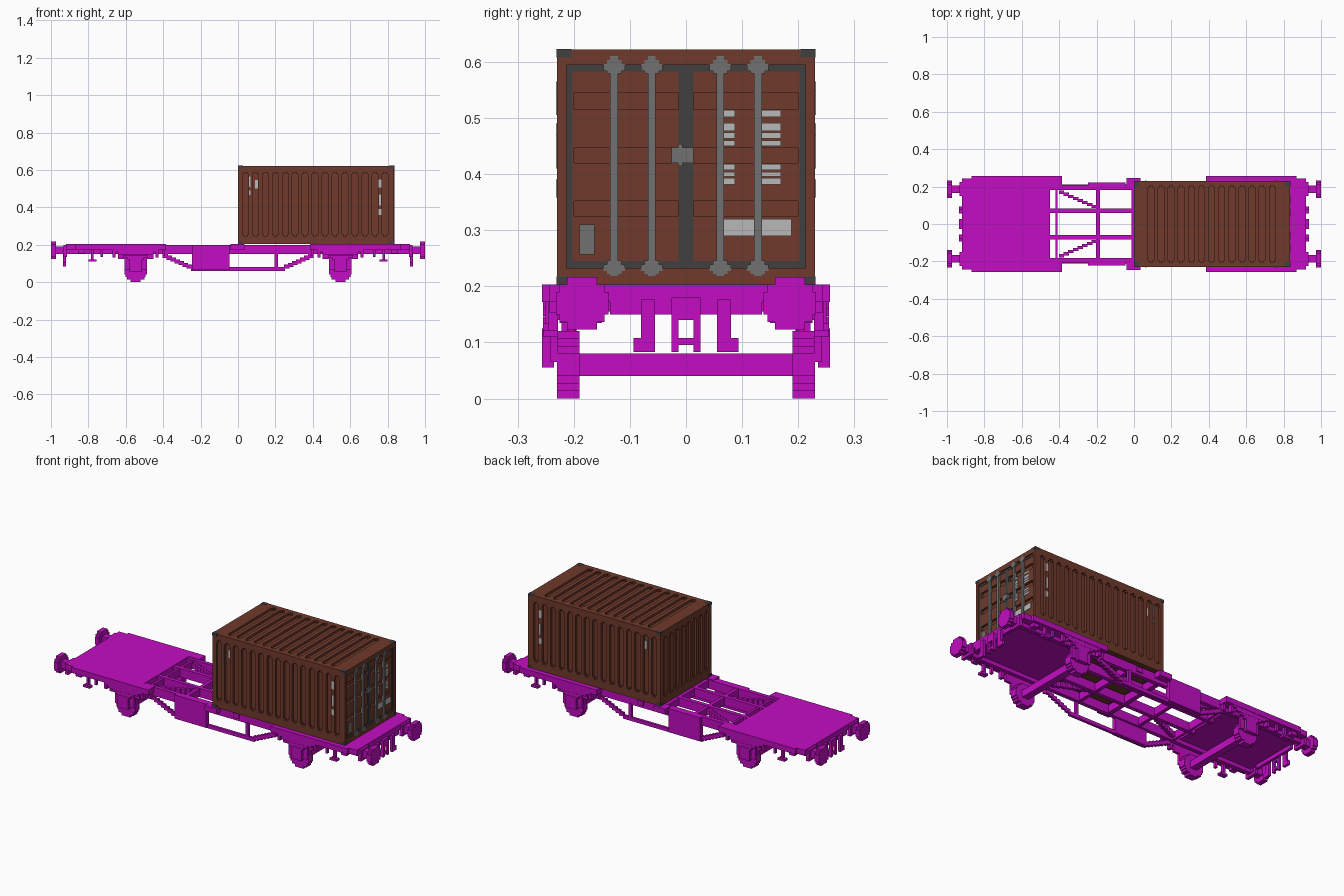
import bpy, bmesh, math

cube = bpy.data.objects.get("Cube")
if cube:
    bpy.data.objects.remove(cube, do_unlink=True)


def material(name, rgb):
    m = bpy.data.materials.new(name)
    m.use_nodes = True
    m.diffuse_color = (*rgb, 1)
    m.node_tree.nodes["Principled BSDF"].inputs["Base Color"].default_value = (*rgb, 1)
    return m


MAGENTA = material("magenta paint", (0.54, 0.004, 0.54))
BROWN = material("rust brown", (0.162, 0.042, 0.025))
DARK = material("dark grey", (0.051, 0.051, 0.051))
GREY = material("mid grey", (0.165, 0.165, 0.165))
PALE = material("pale grey", (0.48, 0.48, 0.48))
V = 1 / 75  # block size


def part(name, mat, boxes, mx=False, my=False):
    """One object from boxes (x0, x1, y0, y1, z0, z1), optionally mirrored in x and y."""
    bm = bmesh.new()
    for sx in ((1, -1) if mx else (1,)):
        for sy in ((1, -1) if my else (1,)):
            for x0, x1, y0, y1, z0, z1 in boxes:
                vs = bmesh.ops.create_cube(bm, size=1)["verts"]
                for v in vs:
                    v.co = (sx * ((x0 + x1) / 2 + v.co.x * (x1 - x0)),
                            sy * ((y0 + y1) / 2 + v.co.y * (y1 - y0)),
                            (z0 + z1) / 2 + v.co.z * (z1 - z0))
    bmesh.ops.recalc_face_normals(bm, faces=bm.faces)
    me = bpy.data.meshes.new(name)
    bm.to_mesh(me)
    bm.free()
    me.materials.append(mat)
    ob = bpy.data.objects.new(name, me)
    bpy.context.collection.objects.link(ob)
    return ob


def disc(axis, a0, a1, c, cz, rows):
    """Stepped disc: one box per row of blocks, across x or y."""
    r, out = rows * V / 2, []
    for i in range(rows):
        z = -r + (i + 0.5) * V
        w = max(1, round(math.sqrt(r * r - z * z) / V * 2)) * V / 2
        zs = (cz + z - V / 2, cz + z + V / 2)
        out.append((a0, a1, c - w, c + w, *zs) if axis == "x" else (c - w, c + w, a0, a1, *zs))
    return out


def steps(p, q, n, half):
    """Staircase of blocks from p to q."""
    out = []
    for i in range(n):
        b = []
        for k in range(3):
            d = (q[k] - p[k]) / n
            lo, hi = sorted((p[k] + d * i, p[k] + d * (i + 1)))
            b += [lo - half[k], hi + half[k]]
        out.append(tuple(b))
    return out


def ribs(first, pitch, count, lo, hi, end0, end1):
    """Strips left between round-ended grooves: (u0, u1, v0, v1)."""
    w, out = 0.016, []
    edges = [(end0, first - w)]
    edges += [(first + i * pitch + w, first + (i + 1) * pitch - w) for i in range(count - 1)]
    edges.append((first + (count - 1) * pitch + w, end1))
    for a, b in edges:
        out.append((a, b, lo, hi))
        for v in (lo, hi - 0.01):       # stepped groove ends
            out.append((max(end0, a - 0.008), min(end1, b + 0.008), v, v + 0.01))
    return out


# ---- Wagon underframe ----
part("end_deck", MAGENTA, [(0.45, 0.87, -0.257, 0.257, 0.172, 0.203),
                           (0.87, 0.92, -0.243, 0.243, 0.172, 0.203),
                           (0.905, 0.92, -0.135, 0.135, 0.15, 0.19)], mx=True)
part("deck_side_wing", MAGENTA, [(0.385, 0.45, 0.2, 0.257, 0.172, 0.203)], mx=True, my=True)
part("side_sill", MAGENTA, [(-0.91, 0.91, 0.183, 0.206, 0.15, 0.2)], my=True)
part("long_beam", MAGENTA, [(-0.45, 0.45, 0.06, 0.083, 0.15, 0.2)], my=True)
part("cross_beam", MAGENTA, [(0.408, 0.421, -0.19, 0.19, 0.155, 0.198),
                             (0.182, 0.202, -0.19, 0.19, 0.155, 0.198)], mx=True)
part("middle_cross_beam", MAGENTA, [(-0.013, 0.013, -0.19, 0.19, 0.155, 0.198)])
part("diagonal_brace", MAGENTA,
     steps((0.40, 0.175, 0.175), (0.2, 0.088, 0.175), 8, (0.002, 0.003, 0.015)), mx=True, my=True)
part("side_box", MAGENTA, [(-0.245, -0.045, 0.195, 0.222, 0.065, 0.2)], my=True)
part("side_bracket", MAGENTA, [(-0.04, 0.035, 0.19, 0.245, 0.172, 0.203),
                               (0.12, 0.155, 0.2, 0.214, 0.165, 0.192)], my=True)
part("truss_bar", MAGENTA, [(-0.25, 0.25, 0.197, 0.212, 0.06, 0.08),
                            (0.195, 0.213, 0.197, 0.212, 0.075, 0.155)], my=True)
part("truss_diagonal", MAGENTA,
     steps((0.25, 0.205, 0.078), (0.40, 0.205, 0.145), 7, (0.003, 0.007, 0.006)), mx=True, my=True)

# ---- Running gear ----
AX = 0.547
part("wheel", MAGENTA, disc("y", 0.19, 0.23, AX, 4.5 * V, 9), mx=True, my=True)
part("axle", MAGENTA, [(AX - 0.02, AX + 0.02, -0.19, 0.19, 0.04, 0.08)], mx=True)
part("axle_guard", MAGENTA, [(AX - 0.095, AX + 0.095, 0.228, 0.242, 0.125, 0.175),
                             (AX - 0.06, AX + 0.06, 0.228, 0.242, 0.065, 0.125)], mx=True, my=True)
part("leaf_spring", MAGENTA,
     [(AX - w, AX + w, 0.23, 0.255, z, z + V)
      for w, z in ((0.12, 0.16), (0.095, 0.147), (0.067, 0.133), (0.045, 0.12))], mx=True, my=True)
part("axle_box", MAGENTA, [(AX - 0.032, AX + 0.032, 0.235, 0.257, 0.055, 0.125)], mx=True, my=True)
part("spring_hanger", MAGENTA, [(AX + s * 0.115 - 0.008, AX + s * 0.115 + 0.008, 0.228, 0.25, 0.133, 0.18)
                                for s in (-1, 1)], mx=True, my=True)
part("foot_step", MAGENTA, [(0.772, 0.785, 0.228, 0.245, 0.11, 0.18),
                            (0.757, 0.8, 0.228, 0.255, 0.11, 0.122),
                            (0.722, 0.735, 0.228, 0.245, 0.135, 0.18),
                            (0.82, 0.855, 0.215, 0.243, 0.152, 0.18),
                            (0.39, 0.403, 0.21, 0.23, 0.14, 0.18)], mx=True, my=True)

# ---- Buffers and couplings ----
part("buffer_head", MAGENTA, disc("x", 0.973, 1.0, 0.185, 0.17, 7), mx=True, my=True)
part("buffer_shaft", MAGENTA, [(0.91, 0.975, 0.165, 0.205, 0.15, 0.19),
                               (0.915, 0.933, 0.15, 0.225, 0.135, 0.2)], mx=True, my=True)
part("brake_hose", MAGENTA, [(0.92, 0.935, 0.055, 0.08, 0.083, 0.176),
                             (0.92, 0.935, 0.055, 0.094, 0.083, 0.108)], mx=True, my=True)
part("coupling_side", MAGENTA, [(0.92, 0.935, 0.013, 0.026, 0.083, 0.18)], mx=True, my=True)
part("coupling_link", MAGENTA, [(0.92, 0.935, -0.013, 0.013, 0.14, 0.18),
                                (0.92, 0.935, -0.013, 0.013, 0.095, 0.108)], mx=True)

# ---- Container body ----
L, W, Z0, Z1, D = 0.835, 0.23, 0.203, 0.622, 0.013
part("container_core", BROWN, [(D, 0.813, -W + D, W - D, Z0 + 0.002, Z1 - D)])
part("container_rails", BROWN, [(0, L, W - D, W, Z0, 0.245), (0, L, W - D, W, 0.587, Z1),
                                (0, D, 0, W - D, Z0, 0.245), (0, D, 0, W - D, 0.587, Z1),
                                (0.813, L, 0.213, W - D, Z0, Z1), (0.813, L, 0, 0.213, Z0, 0.233),
                                (0.813, L, 0, 0.213, 0.594, Z1)], my=True)
part("side_ribs", BROWN, [(a, b, W - D, W, c, d)
                          for a, b, c, d in ribs(0.04, 0.0532, 15, 0.245, 0.587, 0, L)], my=True)
part("end_ribs", BROWN, [(0, D, a, b, c, d)
                         for a, b, c, d in ribs(-0.1865, 0.0533, 8, 0.245, 0.587, -W + D, W - D)])
part("roof_ribs", BROWN, [(a, b, c, d, Z1 - D, Z1)
                          for a, b, c, d in ribs(0.09, 0.0541, 13, -0.205, 0.205, D, 0.813)])
part("roof_edge", BROWN, [(D, 0.813, 0.205, W - D, Z1 - D, Z1)], my=True)
part("corner_castings", DARK, [(x, x + 0.028, W - 0.026, W + 0.001, z, z + 0.015)
                               for x in (-0.001, L - 0.027) for z in (Z0 - 0.001, Z1 - 0.014)], my=True)

# ---- Container doors ----
levels = (0.245, 0.325, 0.352, 0.42, 0.447, 0.515, 0.545, 0.583)
part("door_panels", BROWN, [(0.812, 0.826, 0.013, 0.203, levels[i], levels[i + 1])
                            for i in (0, 2, 4, 6)]
     + [(0.812, 0.826, 0.2, 0.203, 0.245, 0.583)], my=True)
part("door_seal", DARK, [(0.812, 0.828, 0.203, 0.214, 0.233, 0.594),
                         (0.812, 0.828, 0.0, 0.203, 0.233, 0.245),
                         (0.812, 0.828, 0.0, 0.203, 0.583, 0.594),
                         (0.812, 0.828, 0.0, 0.013, 0.245, 0.583)], my=True)
rods, clamps = [], []
for y in (0.061, 0.128):
    rods.append((0.822, 0.836, y - 0.007, y + 0.007, 0.218, 0.61))
    for z in (0.59, 0.233):
        clamps += [(0.824, 0.837, y - 0.013, y + 0.013, z - 0.011, z + 0.013),
                   (0.824, 0.836, y - 0.019, y + 0.019, z - 0.006, z + 0.006)]
part("lock_rods", GREY, rods, my=True)
part("rod_clamps", GREY, clamps, my=True)
part("door_handle", GREY, [(0.826, 0.835, -0.026, 0.013, 0.42, 0.447),
                           (0.826, 0.835, -0.014, -0.006, 0.414, 0.454)])
part("door_plate", GREY, [(0.826, 0.83, -0.19, -0.163, 0.257, 0.31)])

# ---- Pale marking plates ----
bars = [(z, z + h) for z, h in ((0.45, 0.01), (0.463, 0.011), (0.477, 0.014), (0.502, 0.012),
                                (0.381, 0.012), (0.396, 0.008), (0.407, 0.011))]
part("door_markings", PALE, [(0.826, 0.829, a, b, c, d) for c, d in bars
                             for a, b in ((0.068, 0.087), (0.135, 0.169))]
     + [(0.826, 0.829, 0.067, 0.188, 0.29, 0.32)])
part("side_markings", PALE, [(0.06, 0.066, W, W + 0.002, 0.465, 0.49),
                             (0.06, 0.066, W, W + 0.002, 0.51, 0.565),
                             (0.092, 0.107, W - D, W - D + 0.002, 0.5, 0.545),
                             (0.75, 0.768, W, W + 0.002, 0.505, 0.55),
                             (0.754, 0.764, W, W + 0.002, 0.41, 0.47),
                             (0.75, 0.768, W, W + 0.002, 0.358, 0.39)], my=True)
